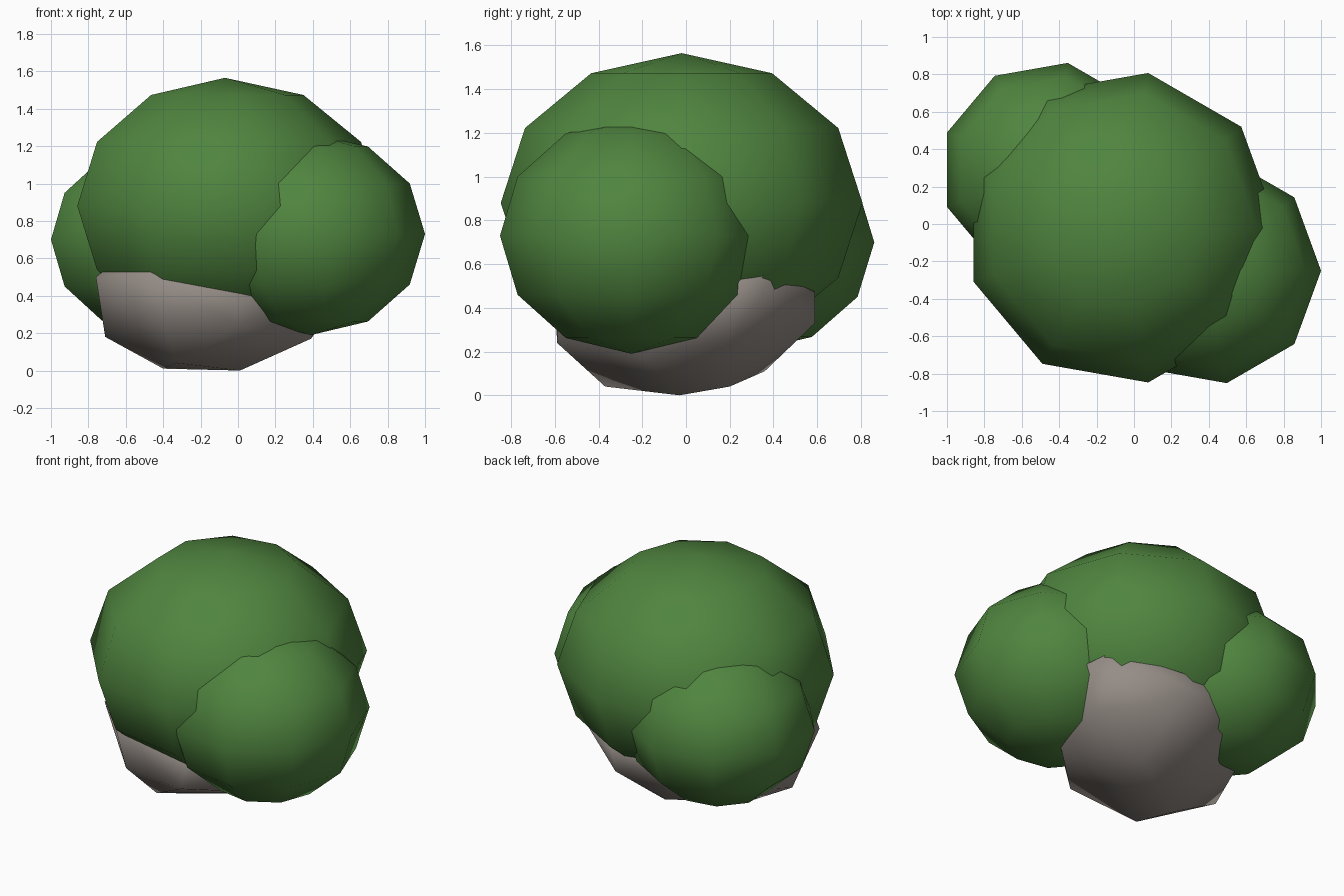
import bpy, bmesh, math
from mathutils import Matrix, Vector

cube = bpy.data.objects.get("Cube")
if cube:
    bpy.data.objects.remove(cube, do_unlink=True)


def material(name, color):
    mat = bpy.data.materials.new(name)
    mat.use_nodes = True
    mat.diffuse_color = color
    mat.node_tree.nodes["Principled BSDF"].inputs["Base Color"].default_value = color
    return mat


leaf_green = material("leaf_green", (0.08, 0.235, 0.05, 1))
stone_grey = material("stone_grey", (0.30, 0.265, 0.24, 1))


def finish(bm, name, mat):
    bmesh.ops.recalc_face_normals(bm, faces=bm.faces)
    for face in bm.faces:
        face.smooth = True
    mesh = bpy.data.meshes.new(name)
    bm.to_mesh(mesh)
    bm.free()
    mesh.materials.append(mat)
    obj = bpy.data.objects.new(name, mesh)
    bpy.context.collection.objects.link(obj)
    return obj


def foliage(name, center, radius, height, segments=9, rings=6):
    """Low-poly ball: a half-circle profile spun around the vertical axis."""
    bm = bmesh.new()
    lats = [math.pi * (i / rings - 0.5) for i in range(rings + 1)]
    verts = [bm.verts.new((math.cos(a), 0, math.sin(a))) for a in lats]
    edges = [bm.edges.new(pair) for pair in zip(verts, verts[1:])]
    bmesh.ops.spin(bm, geom=verts + edges, cent=(0, 0, 0), axis=(0, 0, 1),
                   angle=math.tau, steps=segments)
    bmesh.ops.remove_doubles(bm, verts=bm.verts, dist=0.001)
    scale = Matrix.Diagonal((radius, radius, height, 1))
    bmesh.ops.transform(bm, verts=bm.verts,
                        matrix=Matrix.Translation(Vector(center)) @ scale)
    return finish(bm, name, leaf_green)


# Foliage: one large crown and two side clumps
foliage("main_foliage", (-0.07, -0.02, 0.88), 0.84, 0.685)
foliage("front_left_foliage", (0.39, -0.25, 0.73), 0.61, 0.54)
foliage("back_right_foliage", (-0.455, 0.29, 0.70), 0.58, 0.50)

# Stone base: convex lump whose top is buried in the foliage
bottom = [(-0.4, -0.08, 0.01), (0.01, -0.03, 0), (-0.33, -0.37, 0.04),
          (0.1, 0.2, 0.04), (-0.1, 0.36, 0.11)]
middle = [(-0.71, -0.09, 0.18), (-0.4, -0.59, 0.27), (0.0, -0.59, 0.24),
          (0.39, -0.2, 0.17), (0.45, 0.2, 0.25), (0.1, 0.59, 0.33),
          (-0.35, 0.5, 0.3), (-0.62, 0.2, 0.25)]
upper = [(-0.76, -0.3, 0.5), (-0.47, -0.6, 0.52), (0.03, -0.58, 0.42),
         (0.5, -0.2, 0.5), (0.57, 0.25, 0.52), (0.5, 0.41, 0.56),
         (0.13, 0.59, 0.47), (-0.3, 0.57, 0.5), (-0.74, 0.1, 0.5)]
bm = bmesh.new()
for point in bottom + middle + upper + [(-0.17, 0, 0.95)]:
    bm.verts.new(point)
hull = bmesh.ops.convex_hull(bm, input=bm.verts)
loose = [v for v in bm.verts if not v.link_faces]
bmesh.ops.delete(bm, geom=loose, context="VERTS")
finish(bm, "stone_base", stone_grey)
